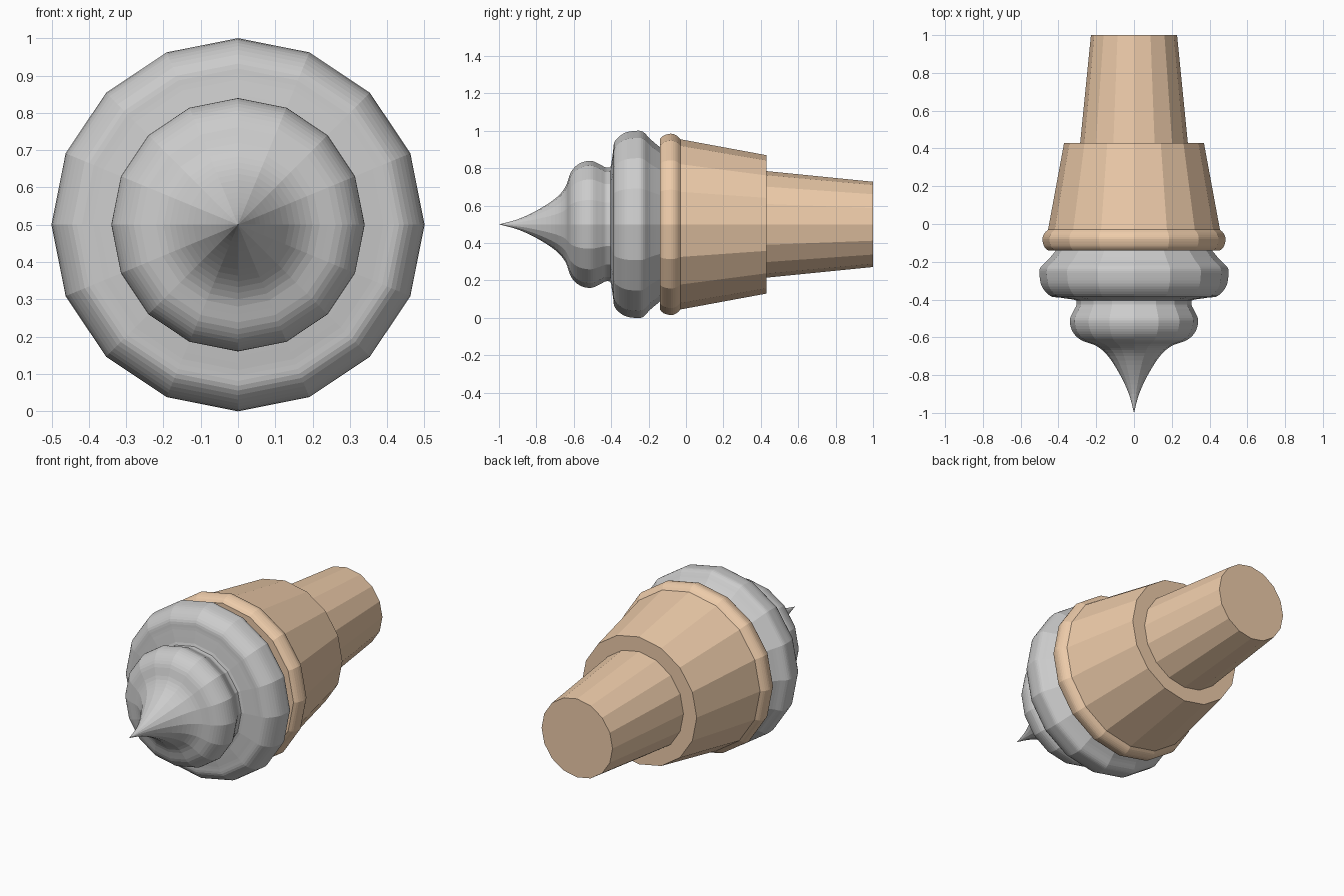
import bpy, bmesh, math
from mathutils import Vector

if "Cube" in bpy.data.objects:
    bpy.data.objects.remove(bpy.data.objects["Cube"])

SIDES = 16


def smooth_profile(pts, steps=4):
    """Catmull-Rom resampling of (y, radius) points."""
    out = []
    p = [Vector(q) for q in [pts[0]] + pts + [pts[-1]]]
    for a, b, c, d in zip(p, p[1:], p[2:], p[3:]):
        for i in range(steps):
            t = i / steps
            out.append(0.5 * (2 * b + (c - a) * t + (2 * a - 5 * b + 4 * c - d) * t * t
                              + (3 * b - a - 3 * c + d) * t ** 3))
    out.append(p[-1])
    return [(v.x, max(v.y, 0.0)) for v in out]


def lathe(name, profile, color=None):
    """Revolve (y, radius) points around the horizontal y axis at z = 0.5."""
    bm = bmesh.new()
    rings = []
    for y, r in profile:
        if r < 1e-4:
            rings.append([bm.verts.new((0, y, 0.5))] * SIDES)
        else:
            rings.append([bm.verts.new((r * math.cos(k * math.tau / SIDES), y,
                                        0.5 + r * math.sin(k * math.tau / SIDES)))
                          for k in range(SIDES)])
    for a, b in zip(rings, rings[1:]):
        for k in range(SIDES):
            n = (k + 1) % SIDES
            bm.faces.new(list(dict.fromkeys((a[k], a[n], b[n], b[k]))))
    for ring in (rings[0], rings[-1]):
        if ring[0] is not ring[1]:
            bm.faces.new(ring)
    bmesh.ops.recalc_face_normals(bm, faces=bm.faces)
    me = bpy.data.meshes.new(name)
    bm.to_mesh(me)
    bm.free()
    ob = bpy.data.objects.new(name, me)
    bpy.context.collection.objects.link(ob)
    if color:
        mat = bpy.data.materials.new(name + "_color")
        mat.diffuse_color = color
        mat.use_nodes = True
        mat.node_tree.nodes["Principled BSDF"].inputs["Base Color"].default_value = mat.diffuse_color
        me.materials.append(mat)
    return ob


# Swirled cream: pointed upper dollop with a neck, then the wide lower dollop
upper = smooth_profile([(-1, 0), (-0.9, 0.027), (-0.8, 0.073), (-0.7, 0.137), (-0.645, 0.2),
                        (-0.615, 0.28), (-0.57, 0.325), (-0.51, 0.34), (-0.46, 0.32),
                        (-0.43, 0.305), (-0.405, 0.305)])
lower = smooth_profile([(-0.4, 0.32), (-0.39, 0.39), (-0.38, 0.445), (-0.33, 0.488),
                        (-0.27, 0.5), (-0.23, 0.495), (-0.19, 0.455), (-0.13, 0.405)])
lathe("cream", upper + lower)

# Wafer cone: rounded rim, tapered cup, step, narrow tapered handle
rim = smooth_profile([(-0.14, 0.455), (-0.12, 0.475), (-0.08, 0.485),
                      (-0.05, 0.475), (-0.03, 0.455)], 3)
lathe("wafer_cone", rim + [(0.43, 0.37), (0.43, 0.285), (1, 0.228)], (0.85, 0.6, 0.4, 1))
